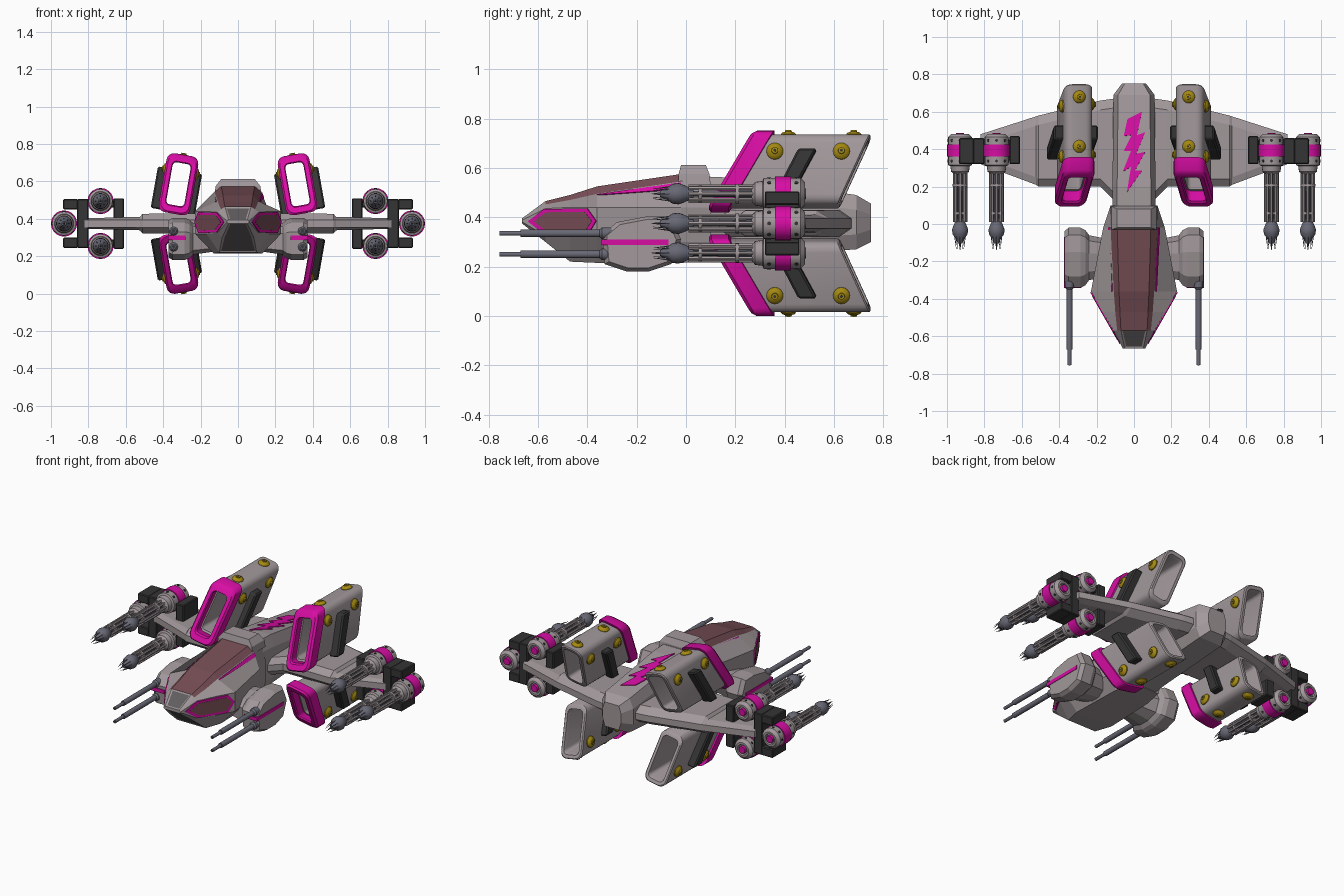
import bpy, bmesh, math
from mathutils import Vector, geometry

if "Cube" in bpy.data.objects:
    bpy.data.objects.remove(bpy.data.objects["Cube"])

COLOURS = {"hull_grey": (.36, .315, .325), "magenta": (.68, .004, .37), "canopy_mauve": (.18, .075, .09),
           "dark_grey": (.035, .035, .035), "gold": (.37, .25, .006), "gunmetal": (.14, .14, .18),
           "panel_grey": (.12, .11, .113)}
MATS = []
for n, c in COLOURS.items():
    m = bpy.data.materials.new(n)
    m.diffuse_color = (*c, 1)
    m.use_nodes = True
    m.node_tree.nodes["Principled BSDF"].inputs["Base Color"].default_value = m.diffuse_color
    MATS.append(m)
GREY, PINK, CANOPY, DARK, GOLD, METAL, PANEL = range(7)
MID = .375  # height of the mirror plane


def finish(bm, name, mirror="", smooth=False, bevel=0):
    bmesh.ops.recalc_face_normals(bm, faces=bm.faces)
    bmesh.ops.translate(bm, verts=bm.verts, vec=(0, 0, -MID))
    me = bpy.data.meshes.new(name)
    bm.to_mesh(me)
    bm.free()
    for m in MATS:
        me.materials.append(m)
    if smooth:
        me.shade_smooth()
        me.set_sharp_from_angle(angle=math.radians(35))
    ob = bpy.data.objects.new(name, me)
    ob.location.z = MID
    bpy.context.collection.objects.link(ob)
    if bevel:
        b = ob.modifiers.new("bevel", "BEVEL")
        b.width, b.segments = bevel, 1
    if mirror:
        ob.modifiers.new("mirror", "MIRROR").use_axis = ("x" in mirror, False, "z" in mirror)
    return ob


def loft(bm, rings, mat=GREY, closed=False):
    vs = [[bm.verts.new(p) for p in r] for r in rings]
    n, out = len(vs[0]), []
    for i in range(len(vs) if closed else len(vs) - 1):
        a, b = vs[i], vs[(i + 1) % len(vs)]
        out.append([bm.faces.new((a[j], a[(j + 1) % n], b[(j + 1) % n], b[j])) for j in range(n)])
    caps = [] if closed else [bm.faces.new(vs[0]), bm.faces.new(vs[-1])]
    for f in sum(out, caps):
        f.material_index = mat
    return out


def lathe(bm, profile, origin, axis, mat=GREY, n=16):
    q = Vector(axis).to_track_quat("Z", "Y")
    loft(bm, [[Vector(origin) + q @ Vector((r * math.cos(t * math.tau / n), r * math.sin(t * math.tau / n), h))
               for t in range(n)] for h, r in profile], mat)


def box(bm, x0, x1, y0, y1, z0, z1, mat=GREY):
    loft(bm, [[(x, y0, z0), (x, y1, z0), (x, y1, z1), (x, y0, z1)] for x in (x0, x1)], mat)


def plate(bm, pts, mat, t=.003):
    pts = [Vector(p) for p in pts]
    n = geometry.normal(pts) * t
    loft(bm, [[p - n for p in pts], [p + n for p in pts]], mat)


def body_ring(y, half):
    return [(x, y, z) for x, z in half] + [(-x, y, z) for x, z in reversed(half)]


# Cockpit: lofted nose with canopy faces and inset nose panels
ST = [(-.665, .05, .395, .055, .392, .06, .388, .382, .05, .375),
      (-.57, .07, .465, .09, .452, .11, .435, .325, .085, .30),
      (-.47, .075, .49, .10, .47, .168, .44, .32, .10, .22),
      (-.36, .08, .525, .108, .495, .23, .44, .32, .13, .215),
      (-.02, .09, .575, .125, .545, .165, .44, .30, .12, .215),
      (.10, .08, .565, .10, .55, .125, .44, .30, .10, .22)]
bm = bmesh.new()
f = loft(bm, [body_ring(y, [(cw, zt), (sw, zs), (mw, zu), (mw, zl), (bw, zb)])
              for y, cw, zt, sw, zs, mw, zu, zl, bw, zb in ST])
for i in (1, 2, 3):
    for j in (0, 8, 9):
        f[i][j].material_index = CANOPY
bmesh.ops.recalc_face_normals(bm, faces=bm.faces)
for group in ([f[0][9]], [f[0][4], f[1][4]]):
    bmesh.ops.inset_region(bm, faces=group, thickness=.014, depth=-.004)
    for face in group:
        face.material_index = PANEL
finish(bm, "cockpit")

# Side windows and canopy stripes
bm = bmesh.new()
side = lambda pts: [(.06 + .57 * (y + .665), y, z) for y, z in pts]
plate(bm, side([(-.64, .383), (-.575, .433), (-.40, .436), (-.364, .385), (-.40, .324), (-.57, .327)]), PINK)
plate(bm, side([(-.615, .383), (-.565, .420), (-.41, .422), (-.38, .385), (-.41, .338), (-.56, .341)]), CANOPY, .0045)
A, B = [Vector((s[3], s[0], s[4])) for s in ST[3:5]], [Vector((s[5], s[0], s[6])) for s in ST[3:5]]
plate(bm, [A[0].lerp(B[0], .05), A[1].lerp(B[1], .05), A[1].lerp(B[1], .3), A[0].lerp(B[0], .1)], PINK)
finish(bm, "side_window", "x")

# Dorsal hump behind the canopy
bm = bmesh.new()
loft(bm, [[(w, y0, z), (w, y1, z), (-w, y1, z), (-w, y0, z)]
          for w, y0, y1, z in ((.125, -.03, .10, .53), (.12, -.03, .095, .575), (.09, -.02, .08, .612))])
finish(bm, "dorsal_hump")

# Rear fuselage
bm = bmesh.new()
f = loft(bm, [body_ring(y, h) for y, h in (
    (.06, [(.09, .565), (.115, .50), (.115, .30), (.08, .22)]),
    (.20, [(.09, .56), (.115, .49), (.115, .30), (.08, .235)]),
    (.69, [(.085, .49), (.11, .43), (.11, .33), (.08, .27)]),
    (.75, [(.05, .455), (.065, .41), (.065, .35), (.05, .30)]))])
finish(bm, "rear_fuselage")

# Zigzag flash on the spine
bm = bmesh.new()
ZIG = [(.043, .60), (-.035, .56), (-.055, .47), (-.012, .475), (-.055, .39), (-.016, .39), (-.06, .28),
       (-.016, .305), (-.038, .17), (.043, .285), (.005, .285), (.06, .385), (.012, .375), (.06, .49), (.016, .475)]
plate(bm, [(x, y, .561 - (y - .2) * .143) for x, y in ZIG], PINK, .004)
finish(bm, "spine_flash")

# Wings
bm = bmesh.new()
loft(bm, [[(x, y0, MID - .02), (x, y0 + .04, MID - h), (x, y1 - .05, MID - h), (x, y1, MID - .02),
           (x, y1, MID + .02), (x, y1 - .05, MID + h), (x, y0 + .04, MID + h), (x, y0, MID + .02)]
          for x, y0, y1, h in ((.05, .13, .67, .055), (.11, .13, .67, .055), (.18, .20, .66, .055),
                               (.51, .20, .58, .052), (.525, .21, .575, .036), (.82, .32, .48, .028))])
finish(bm, "wing", "x")

# Engine nacelles: one built, mirrored to four
C, S = math.cos(math.radians(10)), math.sin(math.radians(10))


def nac(u, y, v):
    return Vector((.318 + u * C - v * S, y, .585 + u * S + v * C))


def rounded(w, h, y, slope, r=.04, seg=4):
    pts = []
    for k, (sx, sy) in enumerate(((1, 1), (-1, 1), (-1, -1), (1, -1))):
        for i in range(seg + 1):
            a = (k + i / seg) * math.pi / 2
            u, v = sx * (w - r) + r * math.cos(a), sy * (h - r) + r * math.sin(a)
            pts.append(nac(u, y + slope * v, v))
    return pts


bm = bmesh.new()
loft(bm, [rounded(.076, .146, .25, .58), rounded(.076, .146, .678, .45), rounded(.07, .14, .685, .45),
          rounded(.054, .122, .685, .45, .025), rounded(.05, .115, .66, .45, .02),
          rounded(.05, .115, .25, .58, .02)], GREY, True)
finish(bm, "engine_nacelle", "xz", True)

bm = bmesh.new()
loft(bm, [rounded(.049, .114, .19, .58, .02), rounded(.054, .12, .18, .58, .025), rounded(.076, .15, .18, .58),
          rounded(.086, .16, .195, .58), rounded(.086, .16, .265, .58), rounded(.06, .13, .27, .58, .03)], PINK, True)
finish(bm, "intake_collar", "xz", True)

# Gold domes on three sides of each nacelle
bm = bmesh.new()
DOME = [(-.01, .034), (.008, .034), (.018, .026), (.022, .014), (.028, .013)]
for u, v, ax, ys in ((.074, .07, (C, 0, S), (.36, .63)), (-.074, .07, (-C, 0, -S), (.37, .64)),
                     (0, .141, (-S, 0, C), (.415, .68))):
    for y in ys:
        lathe(bm, DOME, nac(u, y, v), ax, GOLD)
        lathe(bm, [(.02, .006), (.0285, .006)], nac(u, y, v), ax, DARK, 8)
finish(bm, "nacelle_dome", "xz", True)

# Swept dark pads on the nacelle flanks
bm = bmesh.new()
for u0, u1 in ((.06, .125), (-.06, -.115)):
    loft(bm, [[nac(u, y, v) for y, v in ((.34, -.15), (.41, -.15), (.53, .075), (.455, .075))] for u in (u0, u1)], DARK)
finish(bm, "nacelle_pad", "xz", bevel=.008)

# Gun pods beside the cockpit
bm = bmesh.new()
POD = [(-.34, .33), (-.28, .38), (-.15, .405), (-.06, .40), (-.02, .31), (-.06, .21), (-.15, .18), (-.24, .18), (-.33, .21)]
scale = lambda k: [(-.18 + (y + .18) * k, .295 + (z - .295) * k) for y, z in POD]
loft(bm, [[(x, y, z) for y, z in scale(k)] for x, k in ((.12, .6), (.24, .75), (.26, .92), (.285, 1), (.35, 1), (.372, .88))])
finish(bm, "gun_pod", "x")
bm = bmesh.new()
box(bm, .282, .375, -.343, -.07, .287, .31, PINK)
finish(bm, "gun_pod_stripe", "x")

# Twin guns in each pod
bm = bmesh.new()
for z in (.335, .25):
    lathe(bm, [(0, .024), (.07, .024), (.08, .016), (.40, .016), (.40, .010), (.485, .010)], (.345, -.27, z), (0, -1, 0), METAL, 12)
    lathe(bm, [(.47, .006), (.4855, .006)], (.345, -.27, z), (0, -1, 0), DARK, 8)
finish(bm, "twin_gun", "x", True)


# Rotary cannons on the wing tips
def cannon(name, x, z, mirror):
    bm = bmesh.new()
    put = lambda prof, mat, n=20: lathe(bm, prof, (x, 0, z), (0, 1, 0), mat, n)
    put([(.265, .03), (.28, .048), (.31, .052), (.315, .064), (.465, .064), (.482, .046), (.482, .034), (.47, .03)], GREY)
    put([(.36, .064), (.36, .07), (.425, .07), (.425, .064)], PINK)
    put([(.465, .024), (.486, .022)], PINK, 12)
    put([(.0, .012), (.28, .016)], METAL, 10)
    put([(.05, .034), (.065, .034)], GREY)
    put([(.20, .040), (.215, .040)], GREY)
    put([(-.105, .012), (-.08, .022), (-.055, .040), (-.03, .043), (-.01, .036), (.03, .018)], METAL)
    for k in range(8):
        a = k * math.tau / 8
        d = Vector((math.cos(a), 0, math.sin(a)))
        o = Vector((x, 0, z))
        lathe(bm, [(0, .008), (.27, .008)], o + d * .031 + Vector((0, .01, 0)), (0, 1, 0), GREY, 6)
        lathe(bm, [(0, .004), (.085, .0008)], o + d * .03 + Vector((0, -.05, 0)), Vector((0, -1, 0)) - d * .12, METAL, 5)
        for y in (.337, .447):
            lathe(bm, [(.05, .008), (.066, .008)], o + d * .0 + Vector((0, y, 0)), d, DARK, 8)
    lathe(bm, [(0, .007), (.04, .001)], (x, -.10, z), (0, -1, 0), METAL, 6)
    finish(bm, name, mirror, True)


cannon("inner_cannon", .735, .495, "xz")
cannon("outer_cannon", .93, MID, "x")

# Dark brackets holding the cannons
bm = bmesh.new()
box(bm, .61, .665, .32, .47, .24, .51, DARK)
box(bm, .80, .86, .32, .46, .245, .505, DARK)
for z in (.245, .45):
    box(bm, .855, .935, .32, .46, z, z + .055, DARK)
    box(bm, .655, .69, .34, .45, z + .01, z + .045, DARK)
finish(bm, "cannon_bracket", "x", bevel=.005)
